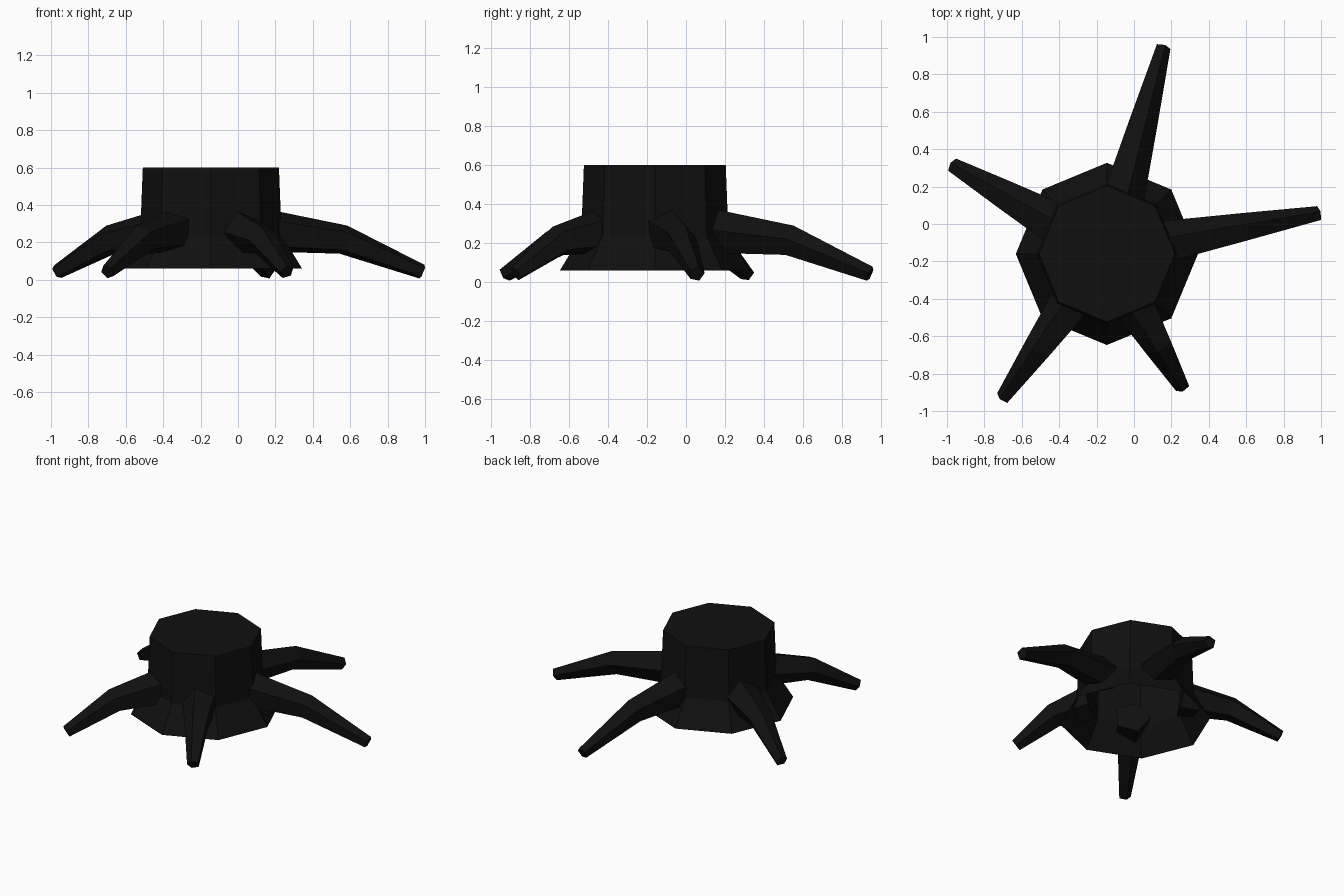
import bpy, bmesh, math
from mathutils import Vector

if "Cube" in bpy.data.objects:
    bpy.data.objects.remove(bpy.data.objects["Cube"])

bark = bpy.data.materials.new("charred_bark")
bark.diffuse_color = (0.005, 0.005, 0.005, 1)
bark.use_nodes = True
bark.node_tree.nodes["Principled BSDF"].inputs["Base Color"].default_value = bark.diffuse_color
CENTRE = Vector((-0.145, -0.16, 0))


def ring(bm, centre, u, v, radius, sides, start=0.0):
    return [bm.verts.new(centre + radius * (math.cos(a) * u + math.sin(a) * v))
            for a in (start + 2 * math.pi * i / sides for i in range(sides))]


def skin(bm, rings):
    n = len(rings[0])
    for a, b in zip(rings, rings[1:]):
        for i in range(n):
            j = (i + 1) % n
            bm.faces.new((a[i], a[j], b[j], b[i]))


def finish(bm, name):
    bmesh.ops.recalc_face_normals(bm, faces=bm.faces)
    me = bpy.data.meshes.new(name)
    bm.to_mesh(me)
    bm.free()
    me.materials.append(bark)
    bpy.context.collection.objects.link(bpy.data.objects.new(name, me))


# stump: eight-sided, flared foot, closed top, open underneath
bm = bmesh.new()
X, Y, Z = Vector((1, 0, 0)), Vector((0, 1, 0)), Vector((0, 0, 1))
rings = [ring(bm, CENTRE + Z * z, X, Y, r, 8)
         for z, r in ((0.06, 0.487), (0.24, 0.378), (0.60, 0.364))]
skin(bm, rings)
bm.faces.new(rings[-1])
finish(bm, "stump")

# roots: tip x, tip y, roll of the five-sided section in degrees
ROOTS = [(0.985, 0.055, 30), (0.155, 0.945, 6), (-0.968, 0.313, 11),
         (-0.698, -0.928, 0), (0.26, -0.872, 0)]
for k, (tx, ty, roll) in enumerate(ROOTS):
    out = Vector((tx, ty, 0)) - CENTRE
    length = out.length
    out.normalize()
    side = out.cross(Z)
    pts = [CENTRE + out * d + Z * z
           for d, z in ((0.30, 0.26), ((0.30 + length) / 2, 0.212), (length, 0.042))]
    bm = bmesh.new()
    rings = []
    for i, r in enumerate((0.12, 0.082, 0.041)):
        d = (pts[min(i + 1, 2)] - pts[max(i - 1, 0)]).normalized()
        rings.append(ring(bm, pts[i], side, side.cross(d), r, 5, math.radians(roll)))
    skin(bm, rings)
    bm.faces.new(rings[0])
    bm.faces.new(rings[-1])
    finish(bm, f"root_{k + 1}")
